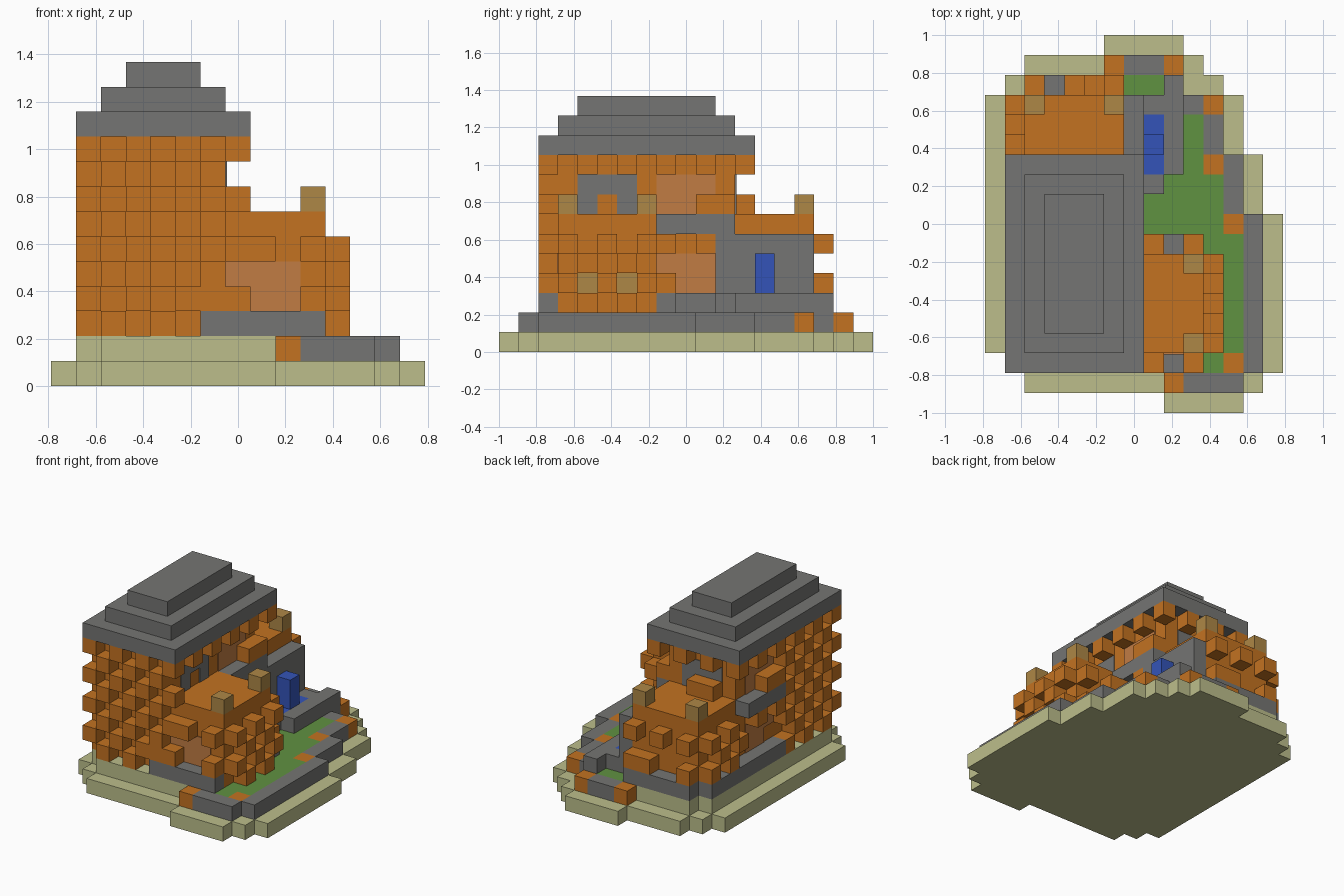
import bpy, bmesh
from mathutils import Vector

if "Cube" in bpy.data.objects:
    bpy.data.objects.remove(bpy.data.objects["Cube"])

U = 2 / 19          # block size
EPS = 0.006         # plate thickness


def material(name, rgb):
    m = bpy.data.materials.new(name)
    m.use_nodes = True
    lin = [((c / 255 + 0.055) / 1.055) ** 2.4 for c in rgb] + [1]
    m.diffuse_color = lin
    m.node_tree.nodes["Principled BSDF"].inputs["Base Color"].default_value = lin
    return m


ORANGE = material("orange_brick", (195, 114, 33))
GREY = material("grey_stone", (117, 117, 115))
KHAKI = material("khaki_ground", (188, 190, 139))
GREEN = material("green_grass", (96, 146, 65))
BLUE = material("blue_water", (52, 84, 184))
CLAY = material("clay_panel", (193, 124, 68))
TAN = material("tan_brick", (174, 135, 70))


def point(i, j, k):
    return Vector(((i - 7.5) * U, (j - 9.5) * U, k * U))


def blocks(name, mat, boxes, grow=0):
    """Boxes are (i range, j range, k range), ends inclusive, in block units."""
    bm = bmesh.new()
    for spans in boxes:
        spans = [(s, s) if isinstance(s, int) else s for s in spans]
        lo = point(*[s[0] for s in spans]) - Vector((grow,) * 3)
        hi = point(*[s[1] + 1 for s in spans]) + Vector((grow,) * 3)
        made = bmesh.ops.create_cube(bm, size=1)["verts"]
        for v in made:
            v.co = (lo + hi) / 2 + v.co * (hi - lo)
    me = bpy.data.meshes.new(name)
    bm.to_mesh(me)
    bm.free()
    me.materials.append(mat)
    ob = bpy.data.objects.new(name, me)
    bpy.context.collection.objects.link(ob)
    return ob


def plate(name, mat, axis, side, boxes):
    """Thin panel lying on the outer face of the given blocks."""
    ob = blocks(name, mat, boxes)
    for box, n in zip(boxes, range(len(boxes))):
        vs = ob.data.vertices[n * 8:n * 8 + 8]
        top = (max if side > 0 else min)(v.co[axis] for v in vs)
        for v in vs:
            v.co[axis] = top + (side * EPS if abs(v.co[axis] - top) < 1e-4 else 0)


# Ground slab: rows of blocks (x range, y range)
slab = [((9, 12), 0), ((2, 13), 1), ((1, 14), 2), ((0, 14), (3, 9)), ((0, 13), (10, 12)),
        ((0, 12), (13, 15)), ((1, 11), 16), ((2, 10), 17), ((6, 9), 18)]
blocks("ground_slab", KHAKI, [(i, j, 0) for i, j in slab])
blocks("ground_step", KHAKI, [((2, 8), 2, 1), ((1, 7), (3, 15), 1), ((2, 6), 16, 1)])

# Lawn and its border
blocks("lawn", GREEN, [((9, 11), 2, 1), ((8, 12), (3, 8), 1), ((8, 11), (9, 11), 1),
                       ((8, 10), (12, 14), 1), ((7, 8), (15, 16), 1)])
blocks("border_stones", GREY, [((10, 12), 1, 1), (13, (2, 9), 1), (12, (10, 12), 1),
                               (11, (13, 14), 1), ((9, 10), 15, 1), (9, 16, 1), ((7, 8), 17, 1)])
blocks("border_bricks", ORANGE, [(i, j, 1) for i, j in
                                 ((9, 1), (12, 2), (12, 9), (11, 12), (11, 15), (9, 17), (6, 17))])

# Main tower and its two wings
blocks("tower_core", ORANGE, [((2, 6), (3, 11), (2, 9))])
blocks("east_wing", ORANGE, [((7, 10), (3, 7), (2, 6))])
blocks("north_wing", ORANGE, [((2, 6), (12, 15), (2, 6))])

# Stepped roof
blocks("roof", GREY, [((1 + s, 7 - s), (2 + s, 12 - s), 10 + s) for s in range(3)])

# Projecting bricks in a checker pattern around the tower
ring = []
for k in range(2, 10):
    for i in range(1, 8):
        if (i + k) % 2 == 0 and not (k == 2 and i > 5):
            ring.append((i, 2, k))
        if k == 9 and (i + k) % 2 == 0:
            ring.append((i, 12, k))
    for j in range(3, 12):
        if (j + k) % 2 == 1 and (j < 8 or k in (5, 9)):
            ring.append((1, j, k))
        if (j + k) % 2 == 1 and (k == 9 or (k == 5 and 7 < j < 11)):
            ring.append((7, j, k))
ring = [(i, j, k) for i, j, k in ring]
blocks("tower_bricks", ORANGE, ring)
blocks("long_bricks", ORANGE, [(6, 2, 3), (7, (10, 11), 7), (1, (8, 9), 7), (7, 8, 3),
                               ((5, 6), 16, 3), ((3, 4), 12, 7)])

# Projecting bricks on the wings
wing = [(11, j, k) for k in range(2, 6) for j in range(3, 8)
        if (j + k) % 2 == 0 and not (k == 3 and j in (4, 6))]
wing += [(i, j, k) for i in (8, 10) for j in (2, 8) for k in (3, 5) if (i, j, k) != (8, 2, 3)]
wing += [(i, 16, 5) for i in (2, 4, 6)] + [(2, 16, 3)]
wing += [(1, j, k) for k in (3, 4, 5) for j in range(12, 16) if (j + k) % 2 == 0]
blocks("wing_bricks", ORANGE, wing)

# Tan corner posts and window bricks
blocks("corner_posts", TAN, [(10, 3, 7), (10, 7, 7), (2, 15, 7), (6, 15, 7)])
plate("wing_windows", TAN, 0, 1, [(10, 4, 3), (10, 6, 3)])

# Stone footings, balconies and side wall
blocks("footings", GREY, [((6, 10), 2, 2), ((7, 10), 8, 2), (7, (9, 10), 2), (1, (8, 15), 2),
                          ((2, 6), 16, 2)])
blocks("balconies", GREY, [(7, (8, 11), 6), (1, (8, 11), 6)])
blocks("side_wall", GREY, [(7, (11, 15), (2, 5))])
blocks("side_steps", GREY, [(8, 11, 2), (8, 15, 2), (9, (12, 16), 2)])

# Water trough and fall
blocks("water", BLUE, [(8, (12, 14), 2), (8, 13, (3, 4))])

# Clay panels on the walls
plate("front_panel", CLAY, 1, -1, [((7, 9), 3, 4), ((8, 9), 3, 3)])
plate("east_panels", CLAY, 0, 1, [(6, (8, 10), 4), (6, (9, 10), 3), (6, (8, 10), 8), (6, (8, 9), 7)])
plate("west_panels", CLAY, 0, -1, [(2, (8, 10), 4), (2, (9, 10), 3), (2, (8, 10), 8), (2, 10, 7)])

# Stone window surrounds above the wings
plate("east_window", GREY, 0, 1, [(6, (4, 6), 8), (6, 4, 7), (6, 6, 7)])
plate("north_window", GREY, 1, 1, [((3, 5), 11, 8), (3, 11, 7), (5, 11, 7)])
